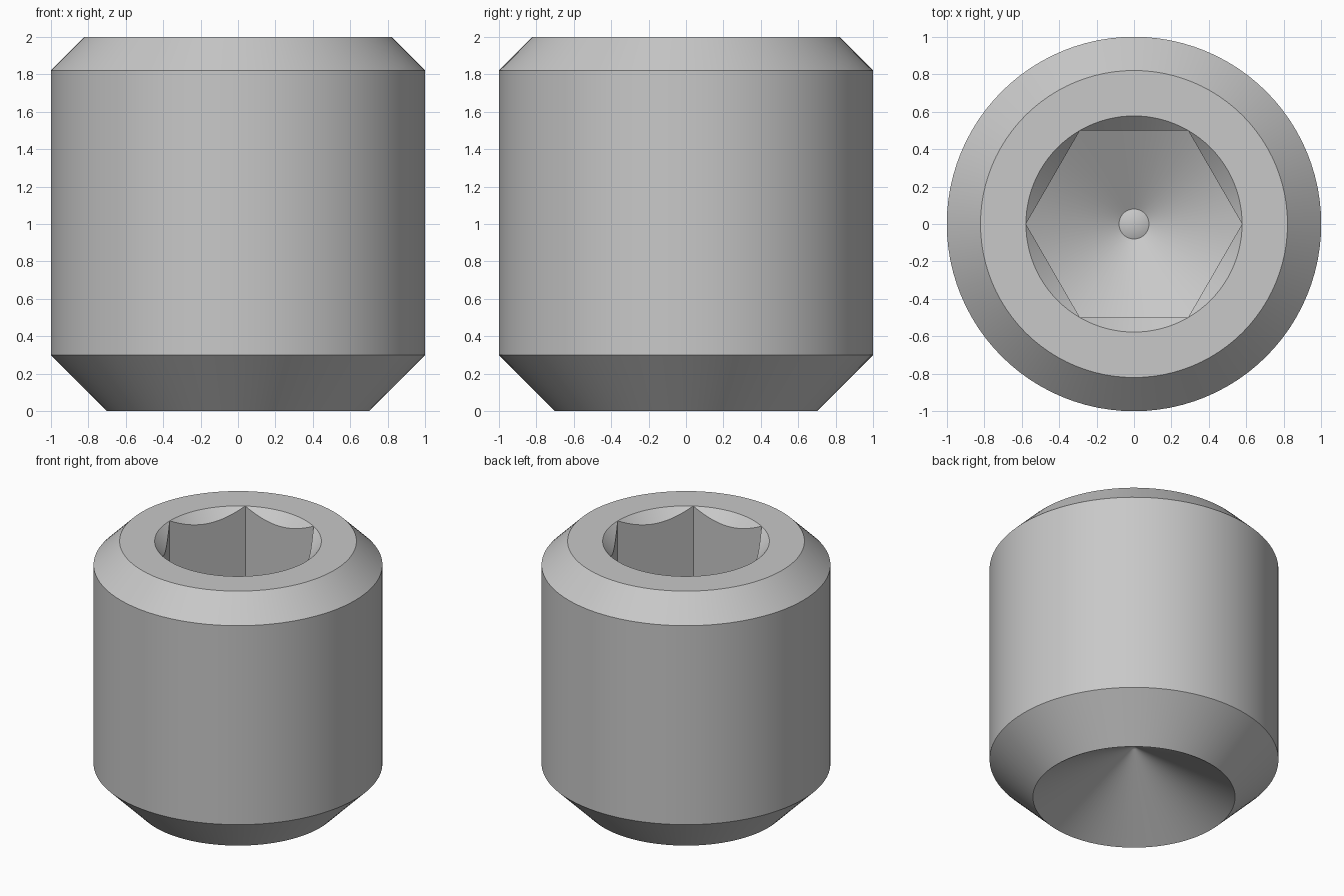
import bpy, bmesh, math

cube = bpy.data.objects.get("Cube")
if cube:
    bpy.data.objects.remove(cube, do_unlink=True)

SEGMENTS = 96              # divisible by six, so vertices land on the hex corners
FLAT = 0.5                 # hex socket: centre to flat
CORNER = FLAT / math.cos(math.pi / 6)
SLOPE = math.tan(math.pi / 6)   # drill-point cones
FLOOR_APEX = 0.38          # where the socket floor cone would come to a point
PIT_DEPTH = 0.7 * SLOPE


def hex_radius(angle):
    """Distance from the axis to the hexagon at this angle."""
    return FLAT / math.cos(angle % (math.pi / 3) - math.pi / 6)


def ring(r, z):
    return lambda angle: (r, z)


def countersink(angle):
    h = hex_radius(angle)
    return h, 2 - (CORNER - h)


def socket_foot(angle):
    h = hex_radius(angle)
    return h, FLOOR_APEX + h * SLOPE


# Closed profile from the cup point, over the outside and down into the socket
profile = [
    ring(0.02, PIT_DEPTH - 0.02 * SLOPE),
    ring(0.7, 0), ring(1, 0.3),
    ring(1, 1.82), ring(0.82, 2),
    ring(CORNER, 2), countersink, socket_foot,
    ring(0.08, FLOOR_APEX + 0.08 * SLOPE),
]

bm = bmesh.new()
rings = []
for shape in profile:
    row = []
    for i in range(SEGMENTS):
        a = math.tau * i / SEGMENTS
        r, z = shape(a)
        row.append(bm.verts.new((r * math.cos(a), r * math.sin(a), z)))
    rings.append(row)

for low, high in zip(rings, rings[1:]):
    for i in range(SEGMENTS):
        j = (i + 1) % SEGMENTS
        bm.faces.new((low[i], low[j], high[j], high[i]))

# Point of the cup and the small raised tip in the socket floor
for row, z in ((rings[0], PIT_DEPTH), (rings[-1], FLOOR_APEX + 0.08)):
    tip = bm.verts.new((0, 0, z))
    for i in range(SEGMENTS):
        bm.faces.new((row[i], row[(i + 1) % SEGMENTS], tip))

# The countersink meets the rim at the six corners
bmesh.ops.remove_doubles(bm, verts=bm.verts, dist=0.0001)
bmesh.ops.recalc_face_normals(bm, faces=bm.faces)

mesh = bpy.data.meshes.new("set_screw")
bm.to_mesh(mesh)
bm.free()
screw = bpy.data.objects.new("set_screw", mesh)
bpy.context.collection.objects.link(screw)

# Plain grey steel
steel = bpy.data.materials.new("grey_steel")
steel.use_nodes = True
colour = (0.58, 0.58, 0.58, 1)
steel.diffuse_color = colour
steel.node_tree.nodes["Principled BSDF"].inputs["Base Color"].default_value = colour
mesh.materials.append(steel)

bpy.ops.object.select_all(action='DESELECT')
screw.select_set(True)
bpy.context.view_layer.objects.active = screw
bpy.ops.object.shade_smooth_by_angle(angle=math.radians(30))
